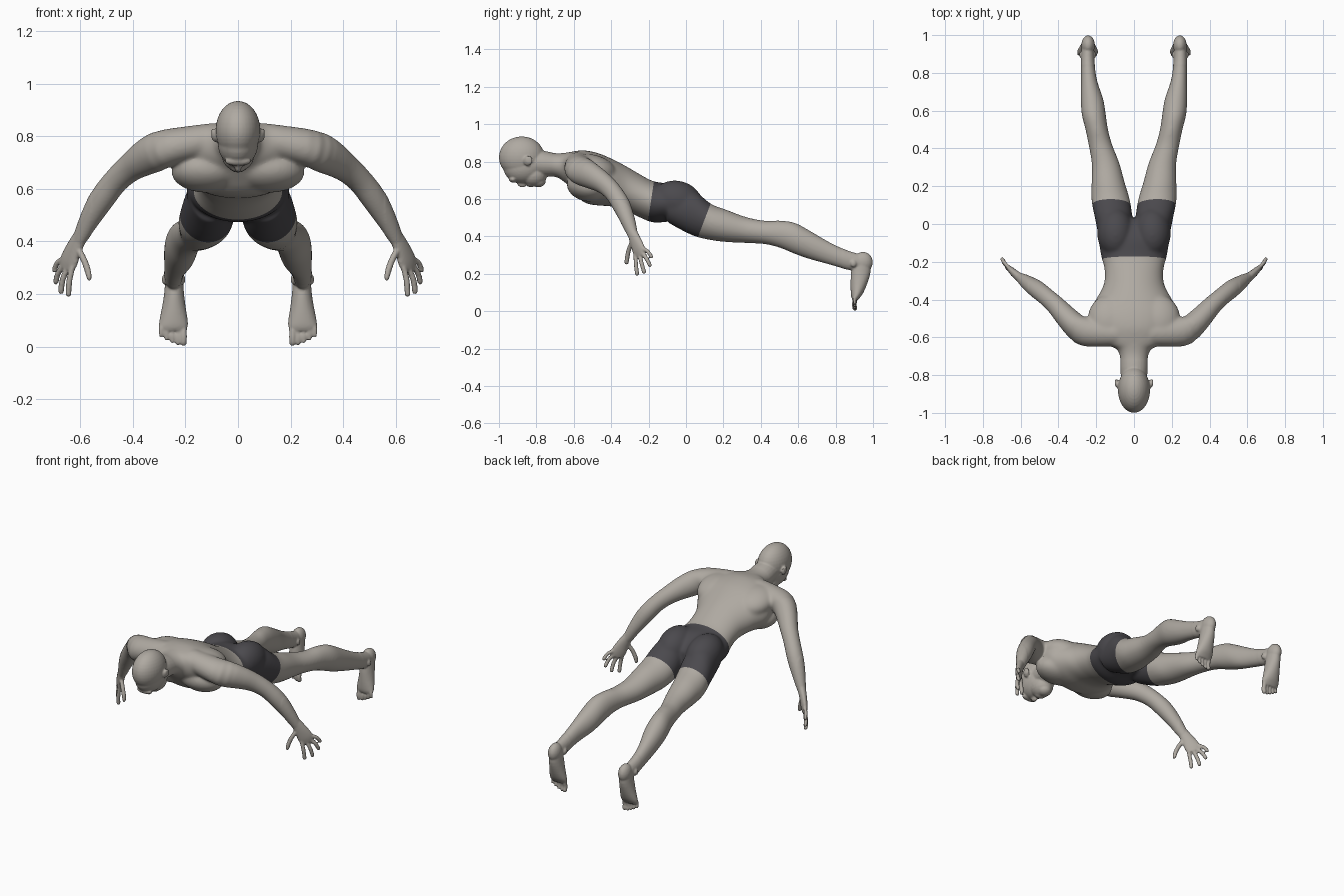
import bpy, bmesh, math
from mathutils import Vector, Matrix

cube = bpy.data.objects.get("Cube")
if cube:
    bpy.data.objects.remove(cube)


def material(name, rgb):
    m = bpy.data.materials.new(name)
    m.use_nodes = True
    m.diffuse_color = (*rgb, 1)
    bsdf = next(n for n in m.node_tree.nodes if n.type == "BSDF_PRINCIPLED")
    bsdf.inputs["Base Color"].default_value = (*rgb, 1)
    return m


skin = material("skin grey", (0.43, 0.4, 0.36))
cloth = material("dark shorts", (0.07, 0.067, 0.075))
bm = bmesh.new()


def catmull(rows, steps=3):
    """Smoothly resample a list of equal-length number rows."""
    out = []
    for i in range(len(rows) - 1):
        p = [rows[max(i - 1, 0)], rows[i], rows[i + 1], rows[min(i + 2, len(rows) - 1)]]
        for k in range(steps):
            t = k / steps
            out.append([0.5 * (2 * b + (c - a) * t + (2 * a - 5 * b + 4 * c - d) * t * t
                               + (3 * b - a - 3 * c + d) * t ** 3) for a, b, c, d in zip(*p)])
    return out + [list(rows[-1])]


def bridge(rings):
    """Join rings of points into a closed surface."""
    rings = [[bm.verts.new(p) for p in ring] for ring in rings]
    n = len(rings[0])
    for a, b in zip(rings, rings[1:]):
        for k in range(n):
            bm.faces.new((a[k], a[(k + 1) % n], b[(k + 1) % n], b[k]))
    bm.faces.new(rings[0][::-1])
    bm.faces.new(rings[-1])


def tube(rows, side=(1, 0, 0), normal=None, n=24):
    """Loft ellipses; each row is x, y, z, half width along side, half depth."""
    rows = catmull(rows)
    rings = []
    for i, r in enumerate(rows):
        ahead, behind = rows[min(i + 1, len(rows) - 1)], rows[max(i - 1, 0)]
        t = Vector(normal) if normal else (Vector(ahead[:3]) - Vector(behind[:3])).normalized()
        u = Vector(side)
        u = (u - t * u.dot(t)).normalized()
        v = t.cross(u)
        rings.append([Vector(r[:3]) + u * (r[3] * math.cos(a)) + v * (r[4] * math.sin(a))
                      for a in (math.tau * k / n for k in range(n))])
    bridge(rings)


def blob(center, radii, tilt=0, n=24):
    """Ellipsoid, tilted about the x axis."""
    m = (Matrix.Translation(center) @ Matrix.Rotation(math.radians(tilt), 4, "X")
         @ Matrix.Diagonal((*radii, 1)))
    half = n // 2
    rings = []
    for i in range(half):
        lat = math.pi * (i + .3) / (half - .4)
        rings.append([m @ Vector((math.sin(lat) * math.cos(a), math.sin(lat) * math.sin(a),
                                  math.cos(lat))) for a in (math.tau * k / n for k in range(n))])
    bridge(rings)


def digit(points, radius, s):
    """Round-ended finger or toe."""
    pts = [(s * x, y, z) for x, y, z in points]
    tube([(*p, radius, radius) for p in pts], side=(0.7, 0.7, 0.1), n=12)
    for p in (pts[0], pts[-1]):
        blob(p, (radius,) * 3, n=12)


def bake(obj):
    """Replace the mesh of an object by its modified result."""
    graph = bpy.context.evaluated_depsgraph_get()
    result = bpy.data.meshes.new_from_object(obj.evaluated_get(graph))
    obj.modifiers.clear()
    obj.data = result


# Trunk
tube([(0, y, z, w, d) for y, z, w, d in (
    (-.665, .775, .08, .065), (-.625, .76, .17, .09), (-.55, .722, .225, .138),
    (-.47, .705, .24, .14), (-.4, .688, .202, .128), (-.32, .655, .16, .12),
    (-.24, .613, .156, .115), (-.17, .583, .174, .11), (-.08, .58, .187, .1),
    (-.01, .56, .18, .085), (.03, .54, .14, .06))], normal=(0, 1, 0), n=40)
# Neck
tube([(0, -.83, .795, .068, .07), (0, -.76, .788, .073, .069), (0, -.69, .78, .077, .064),
      (0, -.63, .762, .115, .087), (0, -.57, .755, .14, .095)], normal=(0, 1, 0))
# Head: cranium, face, jaw, chin, brow, nose, lips
blob((0, -.878, .822), (.085, .122, .112), n=36)
blob((0, -.865, .775), (.077, .112, .092), 8, n=36)
blob((0, -.815, .73), (.062, .073, .064))
blob((0, -.79, .695), (.04, .04, .033))
blob((0, -.925, .705), (.05, .022, .018))
blob((0, -.878, .684), (.013, .028, .022), -20)
blob((0, -.83, .68), (.03, .025, .017))

for s in (1, -1):
    # Ear
    blob((s * .086, -.848, .802), (.011, .021, .026), 25)
    blob((s * .095, -.84, .808), (.007, .02, .025), 25)
    # Chest, shoulder blade and buttock
    blob((s * .12, -.53, .665), (.135, .11, .078), -14)
    blob((s * .125, -.5, .762), (.12, .13, .075), -14)
    blob((s * .098, -.045, .59), (.098, .135, .107), -16)
    # Shoulder and arm
    tube([(s * x, y, z, a, b) for x, y, z, a, b in (
        (.08, -.58, .79, .065, .062), (.19, -.577, .772, .074, .066), (.28, -.562, .752, .08, .07),
        (.35, -.5, .72, .07, .061), (.41, -.435, .68, .056, .052), (.465, -.385, .63, .05, .048),
        (.515, -.345, .565, .05, .048), (.56, -.313, .49, .041, .04),
        (.605, -.283, .405, .029, .024))], side=(s * .7, .7, 0))
    # Palm, broad along a diagonal
    tube([(s * x, y, z, a, b) for x, y, z, a, b in (
        (.6, -.287, .42, .029, .024), (.625, -.268, .37, .038, .021),
        (.643, -.252, .325, .044, .018), (.65, -.245, .295, .036, .013))], side=(s * .7, .7, .2))
    # Thumb and fingers
    digit([(.607, -.288, .37), (.582, -.308, .32), (.563, -.318, .261)], .0125, s)
    digit([(.627, -.27, .31), (.641, -.268, .255), (.645, -.262, .2)], .0115, s)
    digit([(.645, -.25, .305), (.667, -.237, .255), (.673, -.224, .21)], .0115, s)
    digit([(.658, -.237, .315), (.684, -.211, .28), (.693, -.193, .246)], .011, s)
    digit([(.665, -.228, .335), (.688, -.203, .317), (.698, -.185, .291)], .0105, s)
    # Thigh, knee and calf
    tube([(s * x, y, z, a, b) for x, y, z, a, b in (
        (.1, -.1, .565, .08, .09), (.108, .03, .53, .099, .124), (.124, .13, .478, .102, .098),
        (.137, .22, .455, .088, .086), (.15, .32, .434, .074, .07), (.178, .42, .421, .063, .063),
        (.197, .5, .412, .06, .073), (.213, .58, .39, .064, .084), (.222, .66, .355, .06, .077),
        (.238, .76, .312, .043, .062), (.245, .86, .274, .036, .052),
        (.245, .93, .26, .033, .045))], normal=(0, 1, 0))
    # Heel and foot
    blob((s * .243, .947, .262), (.036, .052, .055))
    tube([(s * x, y, z, a, b) for x, y, z, a, b in (
        (.243, .943, .28, .033, .045), (.243, .935, .21, .037, .052), (.244, .925, .15, .045, .045),
        (.245, .915, .1, .054, .034), (.246, .908, .075, .055, .024),
        (.246, .905, .06, .046, .015))], normal=(0, 0, -1))
    # Ankle bones
    for x in (.212, .278):
        blob((s * x, .895, .255), (.012, .017, .02))
    # Toes, the big one innermost
    for k, tip in enumerate((.015, .012, .02, .03, .043)):
        x = .207 + .0215 * k
        digit([(x, .908, .08), (x, .9, tip + .025), (x, .903, tip)], .013 if k == 0 else .0085, s)

# Fuse all parts into one skin
bmesh.ops.recalc_face_normals(bm, faces=bm.faces)
mesh = bpy.data.meshes.new("body")
bm.to_mesh(mesh)
bm.free()
body = bpy.data.objects.new("body", mesh)
bpy.context.collection.objects.link(body)
remesh = body.modifiers.new("fuse", "REMESH")
remesh.mode = "VOXEL"
remesh.voxel_size = 0.0055
bake(body)

# Soften the joins, strongly on trunk and limbs, lightly on head, hands and feet
broad = body.vertex_groups.new(name="broad")
broad.add([v.index for v in body.data.vertices
           if abs(v.co.x) < .56 and -.72 < v.co.y < .84], 1, "REPLACE")
for group, count in (("broad", 40), ("", 2)):
    soften = body.modifiers.new("soften", "SMOOTH")
    soften.vertex_group = group
    soften.iterations = count
bake(body)

# Cut clean waist and leg hems, then colour the shorts between them
body.data.materials.clear()
body.data.materials.append(skin)
body.data.materials.append(cloth)
bm = bmesh.new()
bm.from_mesh(body.data)
waist = (Vector((0, -.172, .69)), Vector((0, .2, -.03)).normalized())
hem = (Vector((0, .13, .57)), Vector((0, .17, -.065)).normalized())
for co, no in (waist, hem):
    geom = set()
    for f in bm.faces:
        c = f.calc_center_median()
        if abs(c.x) < .3 and abs((c - co).dot(no)) < .03:
            geom.update([f], f.verts, f.edges)
    bmesh.ops.bisect_plane(bm, geom=list(geom), dist=1e-5, plane_co=co, plane_no=no)
for f in bm.faces:
    c = f.calc_center_median()
    inside = (c - waist[0]).dot(waist[1]) > 0 > (c - hem[0]).dot(hem[1])
    f.material_index = int(inside and abs(c.x) < .3)
    f.smooth = True
bm.to_mesh(body.data)
bm.free()
